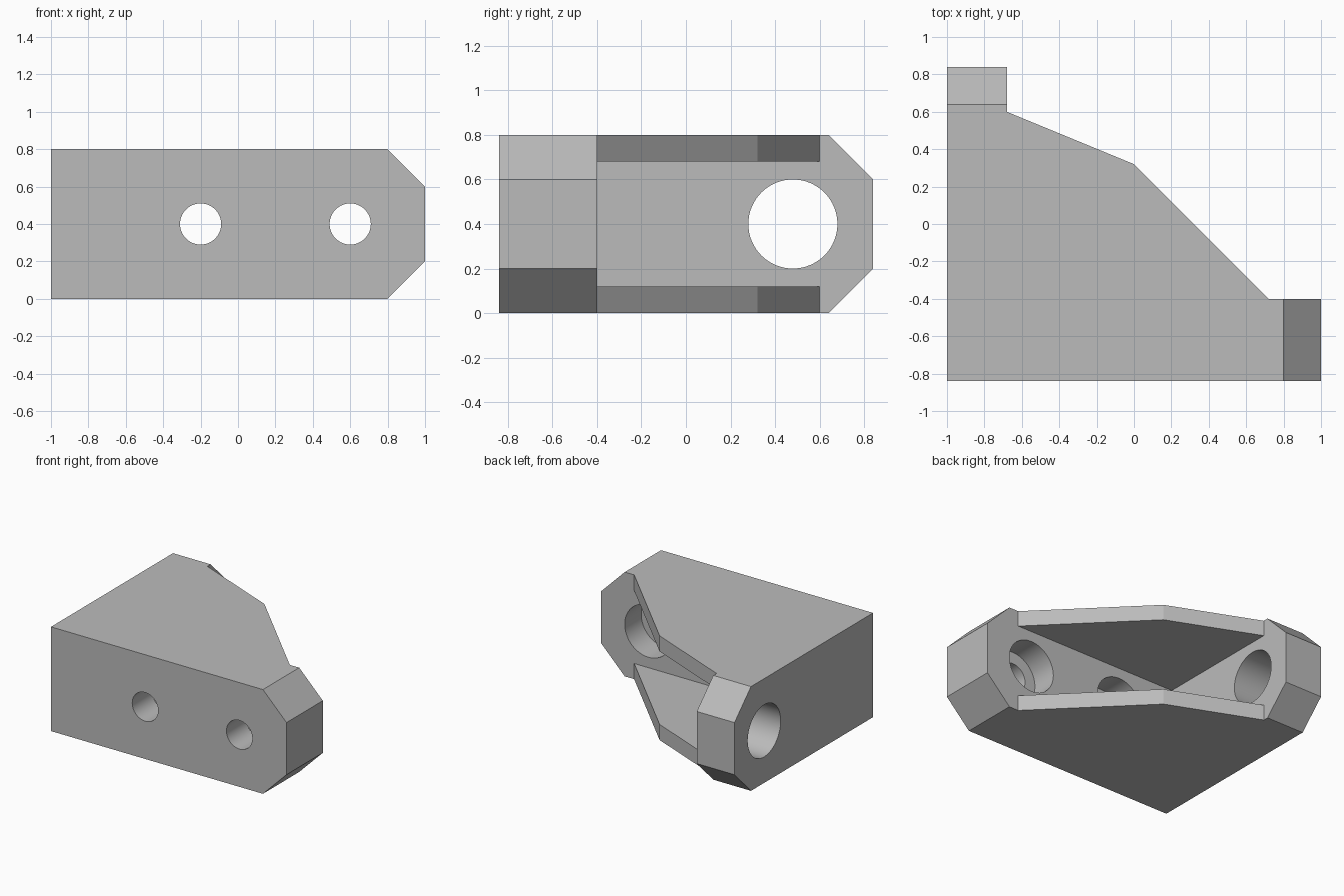
import bpy, bmesh, math
from mathutils import Matrix, Vector

old = bpy.data.objects.get("Cube")
if old:
    bpy.data.objects.remove(old, do_unlink=True)

grey = bpy.data.materials.new("plain grey")
grey.use_nodes = True
colour = (0.5, 0.5, 0.5, 1)
grey.diffuse_color = colour
grey.node_tree.nodes["Principled BSDF"].inputs["Base Color"].default_value = colour

# Where a profile's (u, v) and the extrusion depth go, for each extrusion axis
PLACE = {
    "x": lambda u, v, d: (d, u, v),
    "y": lambda u, v, d: (u, d, v),
    "z": lambda u, v, d: (u, v, d),
}


def prism(name, points, axis, start, end):
    """Extrude a flat outline along one axis."""
    bm = bmesh.new()
    place = PLACE[axis]
    face = bm.faces.new([bm.verts.new(place(u, v, start)) for u, v in points])
    grown = bmesh.ops.extrude_face_region(bm, geom=[face])["geom"]
    shift = Vector(place(0, 0, end - start))
    bmesh.ops.translate(bm, vec=shift, verts=[g for g in grown if isinstance(g, bmesh.types.BMVert)])
    bmesh.ops.recalc_face_normals(bm, faces=bm.faces)
    mesh = bpy.data.meshes.new(name)
    bm.to_mesh(mesh)
    bm.free()
    mesh.materials.append(grey)
    obj = bpy.data.objects.new(name, mesh)
    bpy.context.collection.objects.link(obj)
    return obj


def cylinder(name, u, v, radius, axis, start, end, sides=64):
    turn = [2 * math.pi * i / sides for i in range(sides)]
    ring = [(u + radius * math.cos(a), v + radius * math.sin(a)) for a in turn]
    return prism(name, ring, axis, start, end)


def cut(target, cutter):
    """Subtract the cutter and throw it away."""
    mod = target.modifiers.new("cut", "BOOLEAN")
    mod.operation = "DIFFERENCE"
    mod.solver = "EXACT"
    mod.object = cutter
    bpy.context.view_layer.objects.active = target
    bpy.ops.object.modifier_apply(modifier=mod.name)
    bpy.data.objects.remove(cutter, do_unlink=True)


# Solid body from the plan outline
outline = [(-1, -0.84), (1, -0.84), (1, -0.4), (0.72, -0.4),
           (0, 0.32), (-0.68, 0.6), (-0.68, 0.84), (-1, 0.84)]
bracket = prism("corner_bracket", outline, "z", 0, 0.8)

# Pocket that leaves a thin web above and below
pocket = [(-0.68, -0.4), (0.72, -0.4), (0.8, 0.6), (0, 1), (-0.68, 0.6)]
cut(bracket, prism("pocket_cutter", pocket, "z", 0.12, 0.68))

# Bevelled corners at the ends of both arms
for axis, tip, start, end in (("y", 1, -1, -0.2), ("x", 0.84, -1.2, -0.5)):
    for middle, side in ((0.4, 1), (0.4, -1)):
        edge = middle + side * 0.4
        corner = [(tip - 0.4, edge + side * 0.2), (tip + 0.2, edge - side * 0.4),
                  (tip + 0.2, edge + side * 0.2)]
        cut(bracket, prism("bevel_cutter", corner, axis, start, end))

# Screw holes with wide counterbores opening to the back
for x in (-0.2, 0.6):
    cut(bracket, cylinder("screw_cutter", x, 0.4, 0.11, "y", -1, -0.3))
    cut(bracket, cylinder("counterbore_cutter", x, 0.4, 0.2, "y", -0.6, -0.2))

# Wide hole through the side arm
cut(bracket, cylinder("arm_hole_cutter", 0.48, 0.4, 0.2, "x", -1.2, -0.5))

# Smooth hole walls, sharp edges elsewhere
bpy.ops.object.select_all(action="DESELECT")
bracket.select_set(True)
bpy.context.view_layer.objects.active = bracket
bpy.ops.object.shade_smooth_by_angle(angle=math.radians(20))
